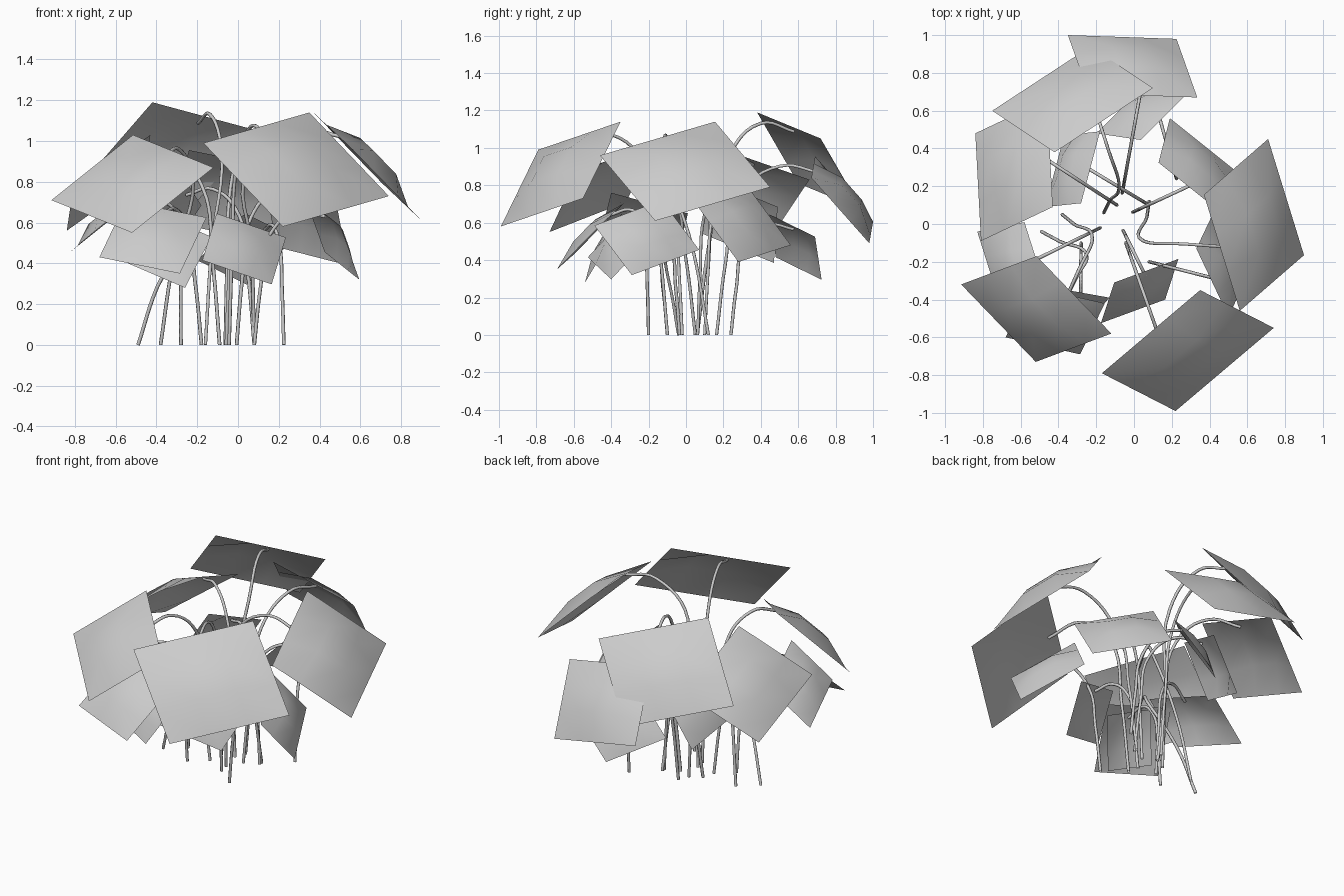
import bpy
import bmesh
from mathutils import Vector

BULGE = 0.11           # pillow height compared with leaf width
STEM_RADIUS = 0.009

cube = bpy.data.objects.get("Cube")
if cube:
    bpy.data.objects.remove(cube, do_unlink=True)

# One plain material for leaves and stems
grey = bpy.data.materials.new("plain_grey")
grey.use_nodes = True
colour = (0.6, 0.6, 0.6, 1)
grey.diffuse_color = colour
grey.node_tree.nodes["Principled BSDF"].inputs["Base Color"].default_value = colour


def add_object(name, data):
    data.materials.append(grey)
    bpy.context.collection.objects.link(bpy.data.objects.new(name, data))


def make_leaf(name, start, end, tip):
    """Card from its stem edge (start to end) out to the tip, with a raised middle."""
    across, along = end - start, tip - end
    normal = along.cross(across).normalized()
    if normal.z < 0:
        normal.negate()
    height = across.length * BULGE

    bm = bmesh.new()
    bmesh.ops.create_grid(bm, x_segments=3, y_segments=3, size=0.5)
    for vert in bm.verts:
        across_part, along_part = vert.co.x + 0.5, vert.co.y + 0.5
        inside = max(abs(vert.co.x), abs(vert.co.y)) < 0.4
        lift = height if inside else 0
        vert.co = start + across * across_part + along * along_part + normal * lift
    bm.normal_update()
    if sum(face.normal.z for face in bm.faces) < 0:
        bmesh.ops.reverse_faces(bm, faces=bm.faces[:])
    for face in bm.faces:
        face.smooth = True
    mesh = bpy.data.meshes.new(name)
    bm.to_mesh(mesh)
    bm.free()
    add_object(name, mesh)
    # The stem meets the underside just inside the edge
    return start + across / 2 + along * 0.1 + normal * height * 0.12


def make_stem(name, foot, knee, top):
    """Thin stalk that rises from the foot to a knee, then arches over to its leaf."""
    path = [(foot, 0), (foot.lerp(knee, 0.4), 0.45), (knee, 0.86),
            (knee.lerp(top, 0.5), 1.04), (top, 1)]
    curve = bpy.data.curves.new(name, "CURVE")
    curve.dimensions = "3D"
    curve.bevel_depth = STEM_RADIUS
    curve.bevel_resolution = 1
    curve.resolution_u = 6
    spline = curve.splines.new("BEZIER")
    spline.bezier_points.add(len(path) - 1)
    for point, (spot, rise) in zip(spline.bezier_points, path):
        point.co = (spot.x, spot.y, top.z * rise)
        point.handle_left_type = point.handle_right_type = "AUTO"
    add_object(name, curve)


def make_frond(name, start, end, tip, foot=None, knee=None):
    """A leaf with its stem; stems gather near the middle unless given a foot."""
    top = make_leaf(name + "_leaf", Vector(start), Vector(end), Vector(tip))
    if foot is None:
        foot = (top.x * 0.2 - 0.07, top.y * 0.2 + 0.02)
    foot = Vector((*foot, 0))
    knee = Vector((*knee, 0)) if knee else foot.lerp(top, 0.22)
    make_stem(name + "_stem", foot, knee, top)


# Upper ring of large leaves: the stem edge, then the tip corner beside its end
make_frond("front_left_large", start=(-.17, -.79, .99), end=(.35, -.35, 1.14),
           tip=(.74, -.55, .73))
make_frond("left_large", start=(.56, -.46, .96), end=(.37, .155, 1.14),
           tip=(.71, .45, .79), foot=(.08, .12), knee=(.05, -.09))
make_frond("back_large", start=(.1, .72, 1.05), end=(-.42, .38, 1.19),
           tip=(-.75, .6, .81), foot=(-.16, .06), knee=(-.08, .22))
make_frond("back_lower", start=(.335, .67, .84), end=(-.24, .69, .955),
           tip=(-.35, 1, .605))
make_frond("front_right_large", start=(-.515, -.17, 1.03), end=(-.12, -.58, .87),
           tip=(-.52, -.73, .55), foot=(-.38, .05), knee=(-.22, -.08))
make_frond("right_large", start=(-.46, .66, .83), end=(-.43, .09, 1.03),
           tip=(-.81, -.09, .76), foot=(-.09, .1))

# Lower ring of smaller leaves
make_frond("front_right_lower", start=(-.55, -.33, .705), end=(-.155, -.42, .625),
           tip=(-.285, -.69, .35), foot=(-.49, -.04), knee=(-.25, -.17))
make_frond("right_lower", start=(-.58, .01, .65), end=(-.45, -.4, .76),
           tip=(-.7, -.45, .56))
make_frond("back_right_lower", start=(-.18, .49, .685), end=(-.28, .11, .84),
           tip=(-.47, .09, .54), foot=(.08, .1))
make_frond("back_left_lower", start=(.48, .045, .71), end=(.13, .325, .8),
           tip=(.19, .56, .48))
make_frond("left_lower", start=(.5, -.49, .585), end=(.33, -.13, .72),
           tip=(.425, .07, .455), foot=(.08, -.2))
make_frond("back_small", start=(.28, .69, .525), end=(.035, .445, .645),
           tip=(-.2, .48, .415), foot=(.225, .24))
make_frond("front_small", start=(-.105, -.31, .645), end=(.235, -.185, .527),
           tip=(.165, -.4, .297))
make_frond("front_right_small", start=(-.41, -.34, .65), end=(-.13, -.39, .53),
           tip=(-.26, -.54, .28), foot=(-.28, -.1))
